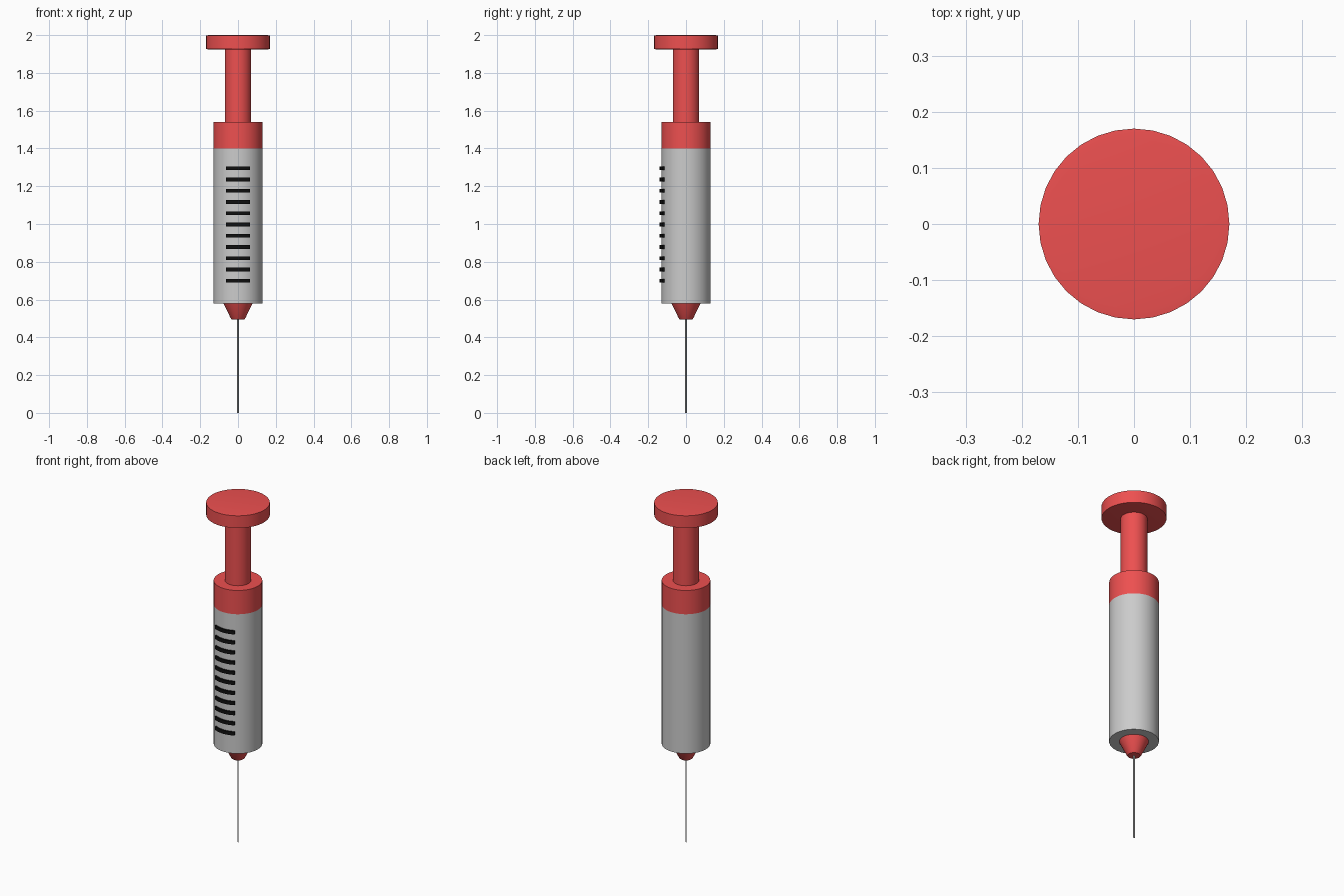
import bpy, bmesh
from math import sin, cos, pi, radians

if "Cube" in bpy.data.objects:
    bpy.data.objects.remove(bpy.data.objects["Cube"])

SEG = 32


def material(name, rgb):
    m = bpy.data.materials.new(name)
    m.diffuse_color = (*rgb, 1)
    m.use_nodes = True
    m.node_tree.nodes["Principled BSDF"].inputs["Base Color"].default_value = m.diffuse_color
    return m


RED = material("red_plastic", (0.85, 0.08, 0.08))
BLACK = material("black_print", (0.005, 0.005, 0.005))


def finish(name, bm, mat=None):
    bmesh.ops.recalc_face_normals(bm, faces=bm.faces)
    mesh = bpy.data.meshes.new(name)
    bm.to_mesh(mesh)
    bm.free()
    ob = bpy.data.objects.new(name, mesh)
    bpy.context.collection.objects.link(ob)
    if mat:
        mesh.materials.append(mat)
    bpy.ops.object.select_all(action='DESELECT')
    ob.select_set(True)
    bpy.context.view_layer.objects.active = ob
    bpy.ops.object.shade_smooth_by_angle(angle=radians(35))
    return ob


def lathe(name, profile, mat=None, seg=SEG):
    """Closed solid of revolution from (radius, z) pairs, bottom to top."""
    bm = bmesh.new()
    rings = [[bm.verts.new((r * cos(2 * pi * i / seg), r * sin(2 * pi * i / seg), z))
              for i in range(seg)] for r, z in profile]
    for a, b in zip(rings, rings[1:]):
        for i in range(seg):
            j = (i + 1) % seg
            bm.faces.new((a[i], a[j], b[j], b[i]))
    bm.faces.new(rings[0][::-1])
    bm.faces.new(rings[-1])
    return finish(name, bm, mat)


# needle, hub and barrel
lathe("needle", [(0.004, 0.0), (0.004, 0.51)], seg=12)
lathe("needle_hub", [(0.033, 0.495), (0.039, 0.502), (0.077, 0.58)], RED)
lathe("barrel", [(0.13, 0.58), (0.13, 1.40)])
lathe("barrel_collar", [(0.13, 1.40), (0.13, 1.54)], RED)

# plunger
lathe("plunger_rod", [(0.07, 1.54), (0.07, 1.925)], RED)
lathe("thumb_rest", [(0.152, 1.924), (0.17, 1.926), (0.17, 1.998), (0.152, 2.0)], RED)

# graduation marks: curved bars wrapped on the front of the barrel
bm = bmesh.new()
STEPS, HALF = 8, radians(27.5)
for k in range(11):
    z = 0.70 + k * 0.0595
    sections = []
    for i in range(STEPS + 1):
        a = -pi / 2 - HALF + 2 * HALF * i / STEPS
        sections.append([bm.verts.new((r * cos(a), r * sin(a), z + dz))
                         for r, dz in ((0.128, -0.01), (0.139, -0.01),
                                       (0.139, 0.01), (0.128, 0.01))])
    for s, t in zip(sections, sections[1:]):
        for i in range(4):
            j = (i + 1) % 4
            bm.faces.new((s[i], s[j], t[j], t[i]))
    bm.faces.new(sections[0])
    bm.faces.new(sections[-1][::-1])
finish("graduation_marks", bm, BLACK)
